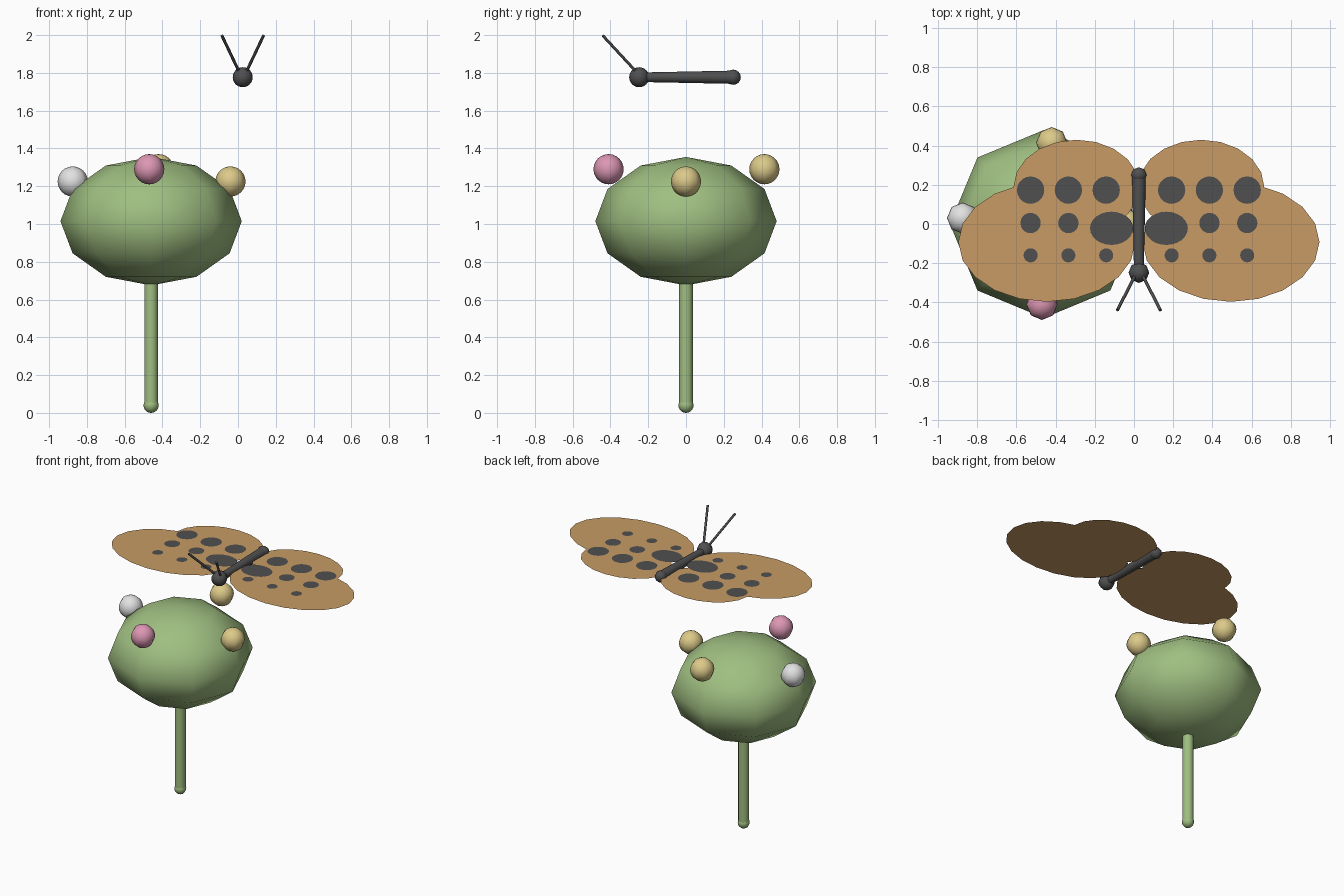
import bpy
import bmesh
from math import cos, sin, tau
from mathutils import Matrix, Vector

cube = bpy.data.objects.get("Cube")
if cube:
    bpy.data.objects.remove(cube, do_unlink=True)


def material(name, rgb):
    mat = bpy.data.materials.new(name)
    mat.use_nodes = True
    mat.diffuse_color = (*rgb, 1)
    mat.node_tree.nodes["Principled BSDF"].inputs["Base Color"].default_value = (*rgb, 1)
    return mat


GREEN = material("leaf green", (0.35, 0.52, 0.22))
ORANGE = material("wing orange", (0.58, 0.33, 0.13))
DARK = material("dark grey", (0.08, 0.08, 0.08))
PINK = material("pink", (0.72, 0.31, 0.45))
YELLOW = material("soft yellow", (0.72, 0.59, 0.25))
WHITE = material("white", (0.76, 0.76, 0.76))


def finish(name, bm, mat, smooth=True):
    mesh = bpy.data.meshes.new(name)
    for face in bm.faces:
        face.smooth = smooth and len(face.verts) <= 4
    bm.to_mesh(mesh)
    bm.free()
    mesh.materials.append(mat)
    obj = bpy.data.objects.new(name, mesh)
    bpy.context.collection.objects.link(obj)
    return obj


def ball(name, center, size, mat, segments=8, rings=12):
    bm = bmesh.new()
    bmesh.ops.create_uvsphere(bm, u_segments=segments, v_segments=rings, radius=1)
    bmesh.ops.transform(bm, verts=bm.verts,
                        matrix=Matrix.Translation(center) @ Matrix.Diagonal((*size, 1)))
    return finish(name, bm, mat)


def tube(name, start, end, r1, r2, mat, segments=12):
    start, end = Vector(start), Vector(end)
    axis = end - start
    bm = bmesh.new()
    bmesh.ops.create_cone(bm, cap_ends=True, segments=segments, radius1=r1, radius2=r2,
                          depth=axis.length)
    turn = axis.to_track_quat('Z', 'Y').to_matrix().to_4x4()
    bmesh.ops.transform(bm, verts=bm.verts, matrix=Matrix.Translation((start + end) / 2) @ turn)
    return finish(name, bm, mat)


def add_disc(bm, x, y, z, rx, ry, sides=20):
    verts = [bm.verts.new((x + rx * cos(tau * i / sides), y + ry * sin(tau * i / sides), z))
             for i in range(sides)]
    bm.faces.new(verts)


# Bush on its stem
BUSH_X = -0.46
ball("bush", (BUSH_X, 0, 1.015), (0.48, 0.48, 0.34), GREEN, rings=6)
tube("stem", (BUSH_X, 0, 0.04), (BUSH_X, 0, 0.75), 0.036, 0.036, GREEN)
ball("stem_foot", (BUSH_X, 0, 0.04), (0.04,) * 3, GREEN)

# Round blossoms
for name, center, mat in (
        ("white_blossom", (-0.875, 0.03, 1.225), WHITE),
        ("pink_blossom", (-0.47, -0.41, 1.29), PINK),
        ("back_yellow_blossom", (-0.42, 0.415, 1.29), YELLOW),
        ("left_yellow_blossom", (-0.04, 0, 1.225), YELLOW)):
    ball(name, center, (0.08,) * 3, mat)

# Butterfly body
MID_X, FLY_Z = 0.025, 1.777
tube("butterfly_body", (MID_X, -0.25, FLY_Z), (MID_X, 0.25, FLY_Z), 0.025, 0.035, DARK)
ball("butterfly_head", (MID_X, -0.248, FLY_Z), (0.053,) * 3, DARK)
ball("butterfly_tail", (MID_X, 0.25, FLY_Z), (0.04,) * 3, DARK)

# Wings, spots and antennae on both sides
for side, s in (("left", 1), ("right", -1)):
    tube(side + "_antenna", (MID_X + s * 0.015, -0.255, FLY_Z + 0.02),
         (MID_X + s * 0.11, -0.44, 1.997), 0.008, 0.008, DARK, 8)

    wings = bmesh.new()
    add_disc(wings, MID_X + s * 0.318, 0.19, FLY_Z, 0.322, 0.24)
    add_disc(wings, MID_X + s * 0.21, 0.16, FLY_Z + 0.001, 0.14, 0.12)
    add_disc(wings, MID_X + s * 0.47, -0.092, FLY_Z + 0.002, 0.452, 0.305)
    finish(side + "_wings", wings, ORANGE, False)

    spots = bmesh.new()
    add_disc(spots, MID_X + s * 0.14, -0.022, FLY_Z + 0.005, 0.11, 0.085, 24)
    for y, r in ((0.173, 0.07), (0.005, 0.052), (-0.16, 0.036)):
        for x in (0.167, 0.36, 0.553):
            add_disc(spots, MID_X + s * x, y, FLY_Z + 0.004, r, r)
    finish(side + "_wing_spots", spots, DARK, False)
